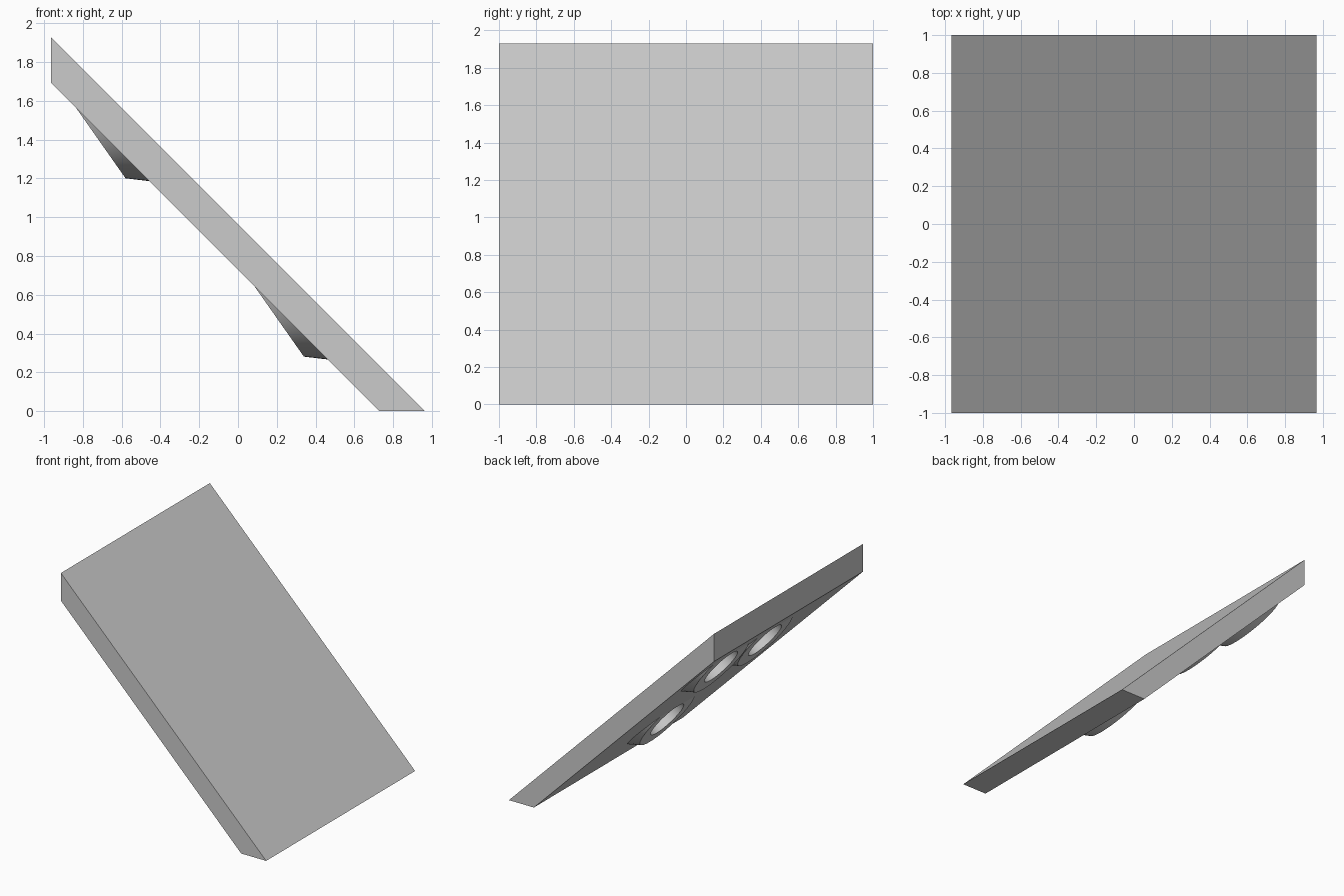
import bpy, bmesh, math
from mathutils import Vector, Matrix

cube = bpy.data.objects.get("Cube")
if cube:
    bpy.data.objects.remove(cube, do_unlink=True)

grey = bpy.data.materials.new("plain grey")
grey.use_nodes = True
grey.diffuse_color = (0.6, 0.6, 0.6, 1)
grey.node_tree.nodes["Principled BSDF"].inputs["Base Color"].default_value = (0.6, 0.6, 0.6, 1)


def make_object(name, bm):
    bmesh.ops.recalc_face_normals(bm, faces=bm.faces)
    mesh = bpy.data.meshes.new(name)
    bm.to_mesh(mesh)
    bm.free()
    mesh.materials.append(grey)
    obj = bpy.data.objects.new(name, mesh)
    bpy.context.collection.objects.link(obj)
    return obj


def activate(obj):
    bpy.ops.object.select_all(action='DESELECT')
    obj.select_set(True)
    bpy.context.view_layer.objects.active = obj


def lathe(name, profile, steps=48):
    """Spin (radius, depth) points round the local z axis."""
    bm = bmesh.new()
    verts = [bm.verts.new((r, 0, z)) for r, z in profile]
    edges = [bm.edges.new(pair) for pair in zip(verts, verts[1:])]
    bmesh.ops.spin(bm, geom=verts + edges, cent=(0, 0, 0), axis=(0, 0, 1),
                   angle=math.tau, steps=steps, use_duplicate=False)
    bmesh.ops.remove_doubles(bm, verts=bm.verts, dist=0.0005)
    return make_object(name, bm)


# Sloping slab: side profile pushed along y
half = 0.965
profile = [(-half, 1.93), (-half, 1.695), (0.73, 0), (half, 0)]
bm = bmesh.new()
side = bm.faces.new([bm.verts.new((x, -1, z)) for x, z in profile])
pushed = bmesh.ops.extrude_face_region(bm, geom=[side])["geom"]
bmesh.ops.translate(bm, vec=(0, 2, 0),
                    verts=[v for v in pushed if isinstance(v, bmesh.types.BMVert)])
slab = make_object("sloping_slab", bm)

# Flared round sockets leaning out of the underside
rim, hole, depth = 0.285, 0.172, 0.12
inward = Vector((0.818, 0, 0.575)).to_track_quat('Z', 'Y').to_matrix().to_4x4()
sockets = {
    "upper_left_socket": (-0.744, 0.59, 1.434),
    "upper_middle_socket": (-0.744, 0, 1.434),
    "lower_socket": (0.176, 0, 0.514),
}
for name, place in sockets.items():
    pose = Matrix.Translation(place) @ inward
    cup = lathe(name, [(0, depth), (hole, depth), (hole, 0), (rim, 0), (rim + 0.09, 0.1)])
    cup.matrix_world = pose
    activate(cup)
    bpy.ops.object.shade_smooth_by_angle(angle=math.radians(30))

    # Clear the slab out of the socket's bore
    cutter = lathe("bore_cutter", [(0, -0.1), (hole + 0.004, -0.1),
                                   (hole + 0.004, depth + 0.004), (0, depth + 0.004)])
    cutter.matrix_world = pose
    cutter.hide_render = True
    cut = slab.modifiers.new("bore", 'BOOLEAN')
    cut.operation, cut.object, cut.solver = 'DIFFERENCE', cutter, 'EXACT'
    activate(slab)
    bpy.context.view_layer.update()
    bpy.ops.object.modifier_apply(modifier=cut.name)
    bpy.data.objects.remove(cutter, do_unlink=True)
